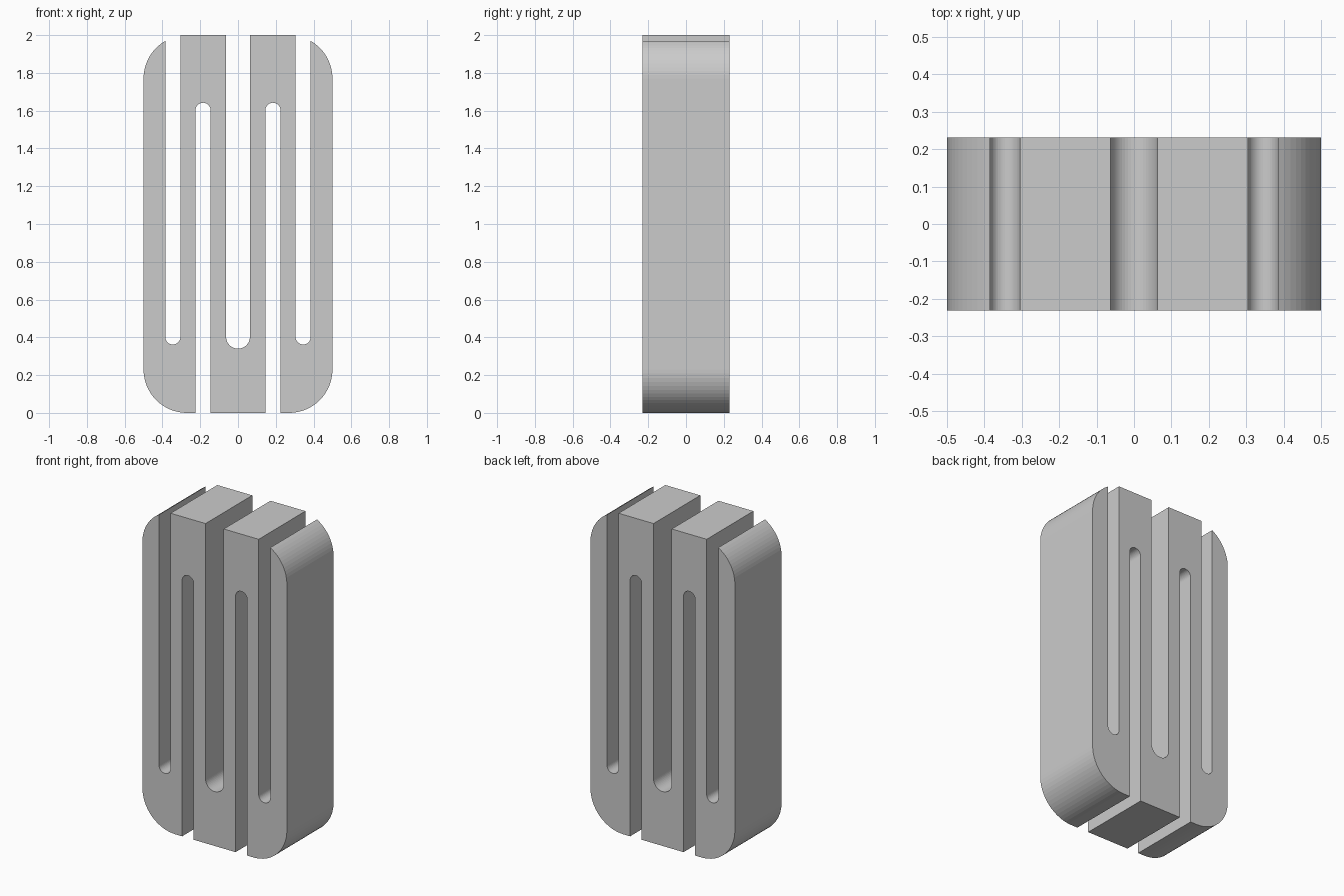
import bpy, bmesh
from math import cos, sin, radians

if "Cube" in bpy.data.objects:
    bpy.data.objects.remove(bpy.data.objects["Cube"])

DEPTH = 0.462


def arc(cx, cz, r, a0, a1, n):
    """Points on an arc in the xz plane, angles in degrees."""
    angles = [radians(a0 + (a1 - a0) * i / n) for i in range(n + 1)]
    return [(cx + r * cos(a), cz + r * sin(a)) for a in angles]


# Right half of the winding outline, from the centre slot outwards and back
right = arc(0, 0.403, 0.063, -90, 0, 12)             # centre slot floor
right += [(0.063, 2.0), (0.305, 2.0)]                # top of inner bar
right += arc(0.345, 0.402, 0.04, 180, 360, 20)       # outer slot floor
right += arc(0.27, 1.77, 0.23, 60, 0, 12)            # upper outer corner
right += arc(0.27, 0.23, 0.23, 0, -90, 16)           # lower outer corner
right += [(0.225, 0.0)]
right += arc(0.185, 1.602, 0.04, 0, 180, 20)         # roof of slot open below
right += [(0.145, 0.0)]

# Mirror to the left half, sharing the point on the centre line
outline = right + [(-x, z) for x, z in reversed(right[1:])]

# Extrude the outline from front to back
bm = bmesh.new()
face = bm.faces.new([bm.verts.new((x, -DEPTH / 2, z)) for x, z in outline])
ext = bmesh.ops.extrude_face_region(bm, geom=[face], use_keep_orig=True)
moved = [v for v in ext["geom"] if isinstance(v, bmesh.types.BMVert)]
bmesh.ops.translate(bm, verts=moved, vec=(0, DEPTH, 0))
bmesh.ops.recalc_face_normals(bm, faces=bm.faces)

mesh = bpy.data.meshes.new("slotted_block")
bm.to_mesh(mesh)
bm.free()
block = bpy.data.objects.new("slotted_block", mesh)
bpy.context.collection.objects.link(block)
